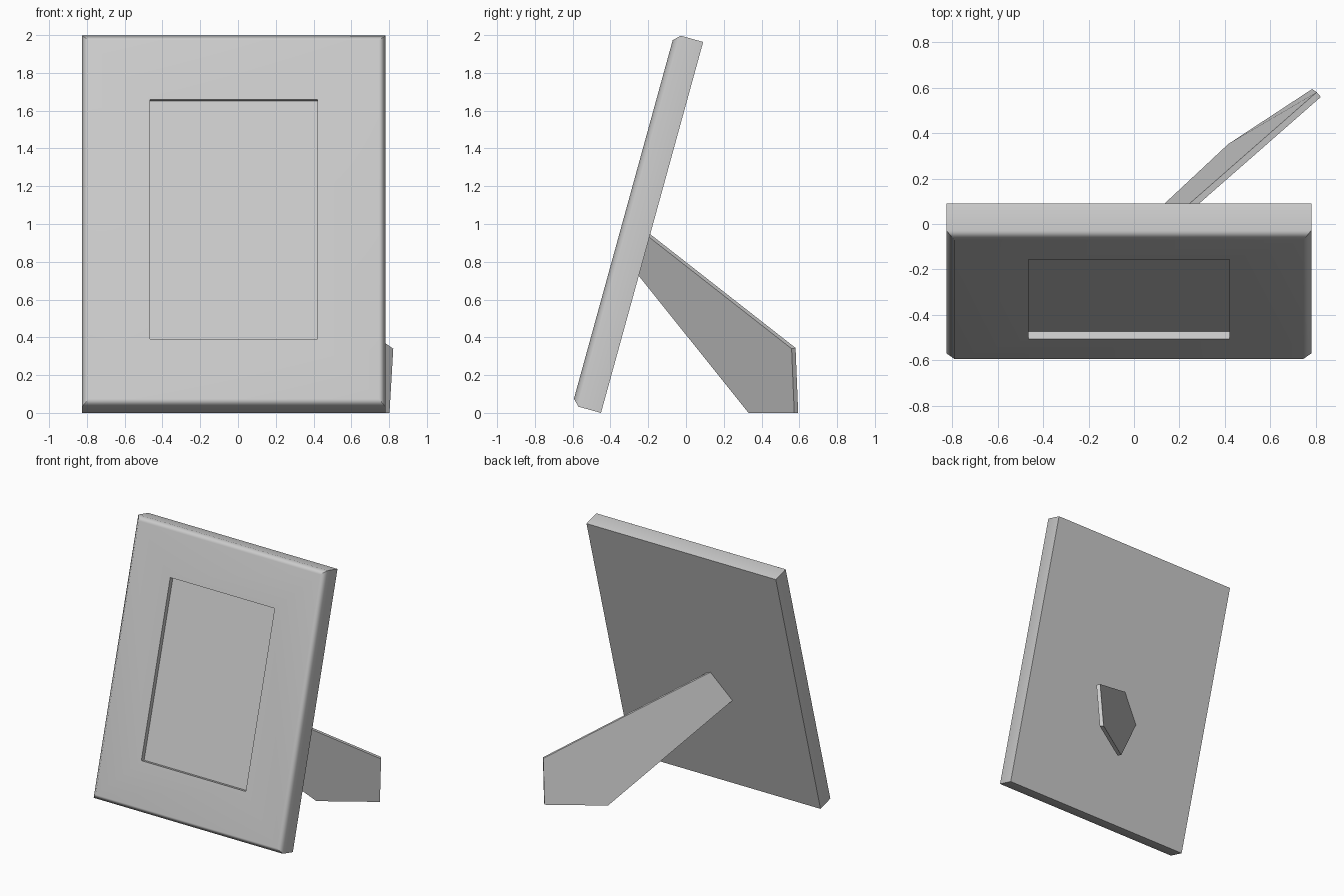
import bpy, bmesh
from math import sin, cos, radians
from mathutils import Vector

if "Cube" in bpy.data.objects:
    bpy.data.objects.remove(bpy.data.objects["Cube"])

TILT = radians(15.4)


def finish(name, bm):
    bmesh.ops.recalc_face_normals(bm, faces=bm.faces)
    me = bpy.data.meshes.new(name)
    bm.to_mesh(me)
    bm.free()
    ob = bpy.data.objects.new(name, me)
    bpy.context.collection.objects.link(ob)
    return ob


def panel_point(x, n, u):
    # x across, n out of the front face, u up along the leaning panel
    return Vector((x, -0.45 + u * sin(TILT) - n * cos(TILT),
                   u * cos(TILT) + n * sin(TILT)))


# Leaning frame: rectangular rings lofted from the back to the recessed picture
X0, X1, U1, T, C = -0.825, 0.78, 2.037, 0.158, 0.034
rings = [
    (X0, X1, 0, U1, 0),                      # back edge
    (X0, X1, 0, U1, T - C),                  # start of chamfer
    (X0 + C, X1 - C, C, U1 - C, T),          # front face
    (-0.465, 0.42, 0.361, 1.678, T),         # window opening
    (-0.465, 0.42, 0.361, 1.678, T - 0.035), # picture surface
]
bm = bmesh.new()
loops = [[bm.verts.new(panel_point(x, n, u))
          for x, u in ((a, c), (b, c), (b, d), (a, d))]
         for a, b, c, d, n in rings]
for lo, hi in zip(loops, loops[1:]):
    for i in range(4):
        j = (i + 1) % 4
        bm.faces.new((lo[i], lo[j], hi[j], hi[i]))
bm.faces.new(loops[0])
bm.faces.new(loops[-1])
frame = finish("picture_frame", bm)

# Soft shading over the chamfered front edges
bpy.context.view_layer.objects.active = frame
frame.select_set(True)
bpy.ops.object.shade_smooth_by_angle(angle=radians(50))
wn = frame.modifiers.new("weighted_normals", 'WEIGHTED_NORMAL')
wn.keep_sharp = True
frame.select_set(False)

# Swung-out back leg: thin five-sided plate
outline = [(-0.083, -0.197, 0.952), (0.804, 0.58, 0.344), (0.784, 0.594, 0),
           (0.415, 0.352, 0), (-0.226, -0.247, 0.752)]
thickness = Vector((0.018, -0.021, -0.004))
bm = bmesh.new()
back = [bm.verts.new(p) for p in outline]
front = [bm.verts.new(v.co + thickness) for v in back]
for v in front:
    v.co.z = max(v.co.z, 0)
bm.faces.new(back)
bm.faces.new(front[::-1])
for i in range(5):
    j = (i + 1) % 5
    bm.faces.new((back[i], front[i], front[j], back[j]))
finish("back_leg", bm)
